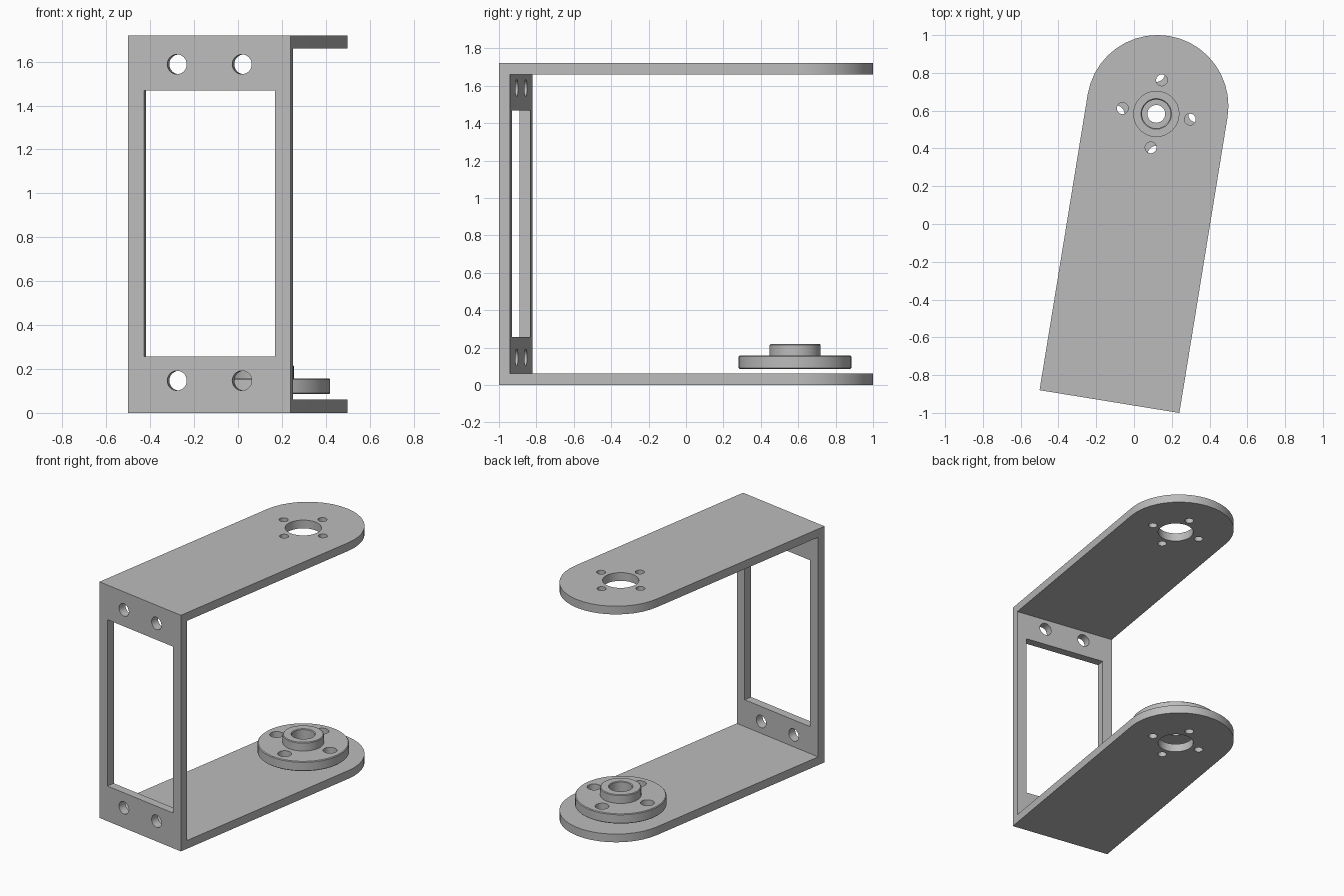
import bpy
import bmesh
from math import sin, cos, pi, radians
from mathutils import Matrix, Vector

default = bpy.data.objects.get("Cube")
if default:
    bpy.data.objects.remove(default, do_unlink=True)

TURN = radians(-9.25)        # the bracket is turned about z
HALF, HEIGHT, WALL = 0.375, 1.72, 0.06
ARC_V, PIVOT_V = 1.586, 1.543
PLACE = Matrix.Translation((-0.13, -0.94, 0)) @ Matrix.Rotation(TURN, 4, 'Z')

grey = bpy.data.materials.new("plain grey")
grey.use_nodes = True
grey.diffuse_color = (0.5, 0.5, 0.5, 1)
grey.node_tree.nodes["Principled BSDF"].inputs["Base Color"].default_value = (0.5, 0.5, 0.5, 1)


def finish(name, bm):
    bmesh.ops.recalc_face_normals(bm, faces=bm.faces)
    mesh = bpy.data.meshes.new(name)
    bm.to_mesh(mesh)
    bm.free()
    mesh.materials.append(grey)
    obj = bpy.data.objects.new(name, mesh)
    bpy.context.collection.objects.link(obj)
    return obj


def box(low, high):
    low, high = Vector(low), Vector(high)
    bm = bmesh.new()
    bmesh.ops.create_cube(bm, size=1, matrix=Matrix.Translation((low + high) / 2)
                          @ Matrix.Diagonal((*(high - low), 1)))
    return finish("box_cutter", bm)


def rod(centre, radius, length, axis='Z'):
    bm = bmesh.new()
    spin = Matrix.Rotation(pi / 2, 4, 'X') if axis == 'Y' else Matrix()
    bmesh.ops.create_cone(bm, cap_ends=True, segments=32, radius1=radius, radius2=radius,
                          depth=length, matrix=Matrix.Translation(centre) @ spin)
    return finish("hole_cutter", bm)


def activate(obj):
    bpy.ops.object.select_all(action='DESELECT')
    obj.select_set(True)
    bpy.context.view_layer.objects.active = obj


def cut(obj, cutters):
    activate(obj)
    for cutter in cutters:
        cutter.hide_render = True
        mod = obj.modifiers.new("cut", 'BOOLEAN')
        mod.operation, mod.solver, mod.object = 'DIFFERENCE', 'EXACT', cutter
        bpy.ops.object.modifier_apply(modifier=mod.name)
        bpy.data.objects.remove(cutter, do_unlink=True)


def smooth(obj):
    activate(obj)
    bpy.ops.object.shade_smooth_by_angle(angle=radians(30))


# Bracket: round-ended outline raised to full height, then hollowed to a C shape
outline = [(-HALF, 0), (HALF, 0)]
outline += [(HALF * cos(pi * i / 20), ARC_V + HALF * sin(pi * i / 20)) for i in range(21)]
bm = bmesh.new()
face = bm.faces.new([bm.verts.new((u, v, 0)) for u, v in outline])
raised = bmesh.ops.extrude_face_region(bm, geom=[face])["geom"]
bmesh.ops.translate(bm, vec=(0, 0, HEIGHT),
                    verts=[g for g in raised if isinstance(g, bmesh.types.BMVert)])
bracket = finish("bracket", bm)
cutters = [box((-1, WALL, WALL), (1, 3, HEIGHT - WALL)),
           box((-0.302, -1, 0.256), (0.302, 0.5, 1.468))]

# Mounting holes in the front panel
for u in (-0.15, 0.15):
    for z in (0.147, 1.588):
        cutters.append(rod((u, 0, z), 0.045, 0.5, 'Y'))

# Pivot hole and four screw holes through both arms
cutters.append(rod((0, PIVOT_V, 1), 0.12, 4))
for i in range(4):
    a = i * pi / 2
    cutters.append(rod((0.181 * cos(a), PIVOT_V + 0.181 * sin(a), 1), 0.03, 4))
cut(bracket, cutters)
bracket.data.transform(PLACE)
smooth(bracket)

# Round hub: stepped section spun about the pivot, with four holes
pivot = PLACE @ Vector((0, PIVOT_V, 0))
C = 0.005
section = [(0.047, 0.086), (0.302 - C, 0.086), (0.302, 0.086 + C), (0.302, 0.157 - C),
           (0.302 - C, 0.157), (0.136, 0.157), (0.136, 0.219 - C), (0.136 - C, 0.219),
           (0.081, 0.219), (0.076, 0.214), (0.076, 0.12), (0.047, 0.12)]
bm = bmesh.new()
ring = [bm.verts.new((r, 0, z)) for r, z in section]
edges = [bm.edges.new((ring[i - 1], ring[i])) for i in range(len(ring))]
bmesh.ops.spin(bm, geom=ring + edges, axis=(0, 0, 1), cent=(0, 0, 0),
               angle=2 * pi, steps=48, use_merge=True)
bmesh.ops.remove_doubles(bm, verts=bm.verts, dist=0.0001)
hub = finish("pivot_hub", bm)
cut(hub, [rod((0.215 * cos(i * pi / 2), 0.215 * sin(i * pi / 2), 0.1), 0.046, 1)
          for i in range(4)])
hub.data.transform(Matrix.Translation(pivot))
smooth(hub)
